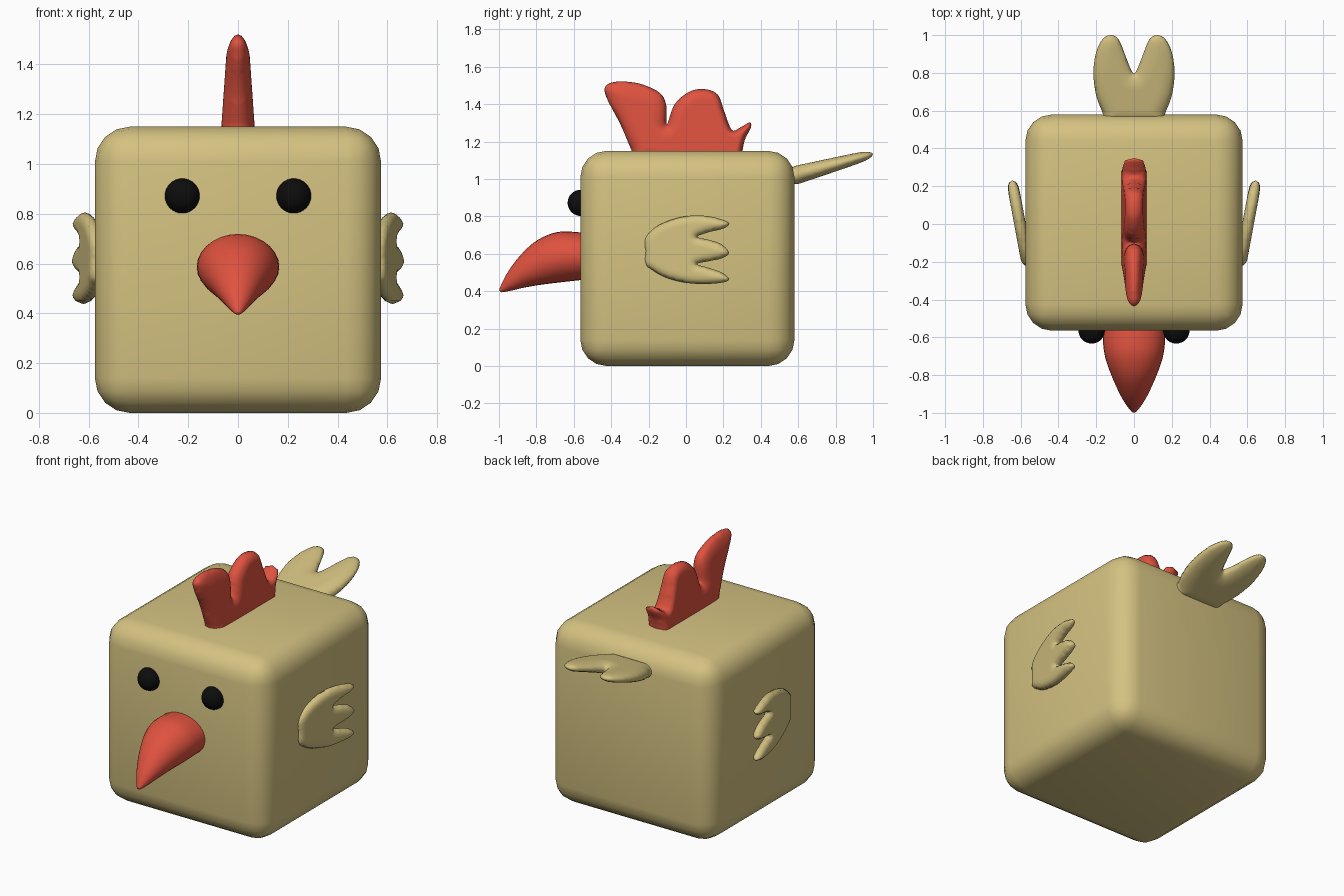
import bpy, bmesh, math
from mathutils import Vector
from mathutils.geometry import delaunay_2d_cdt

if "Cube" in bpy.data.objects:
    bpy.data.objects.remove(bpy.data.objects["Cube"])


def material(name, rgb):
    m = bpy.data.materials.new(name)
    m.diffuse_color = (*rgb, 1)
    m.use_nodes = True
    m.node_tree.nodes["Principled BSDF"].inputs["Base Color"].default_value = m.diffuse_color
    return m


STRAW = material("straw yellow", (0.66, 0.54, 0.22))
RED = material("comb red", (0.74, 0.085, 0.05))
BLACK = material("eye black", (0.004, 0.004, 0.004))


def finish(name, bm, mat):
    bmesh.ops.recalc_face_normals(bm, faces=bm.faces)
    for f in bm.faces:
        f.smooth = True
    me = bpy.data.meshes.new(name)
    bm.to_mesh(me)
    bm.free()
    me.materials.append(mat)
    ob = bpy.data.objects.new(name, me)
    bpy.context.collection.objects.link(ob)
    return ob


def spline(pts, n=5, closed=True):
    """Smooth curve through points of any dimension."""
    out, k = [], len(pts)
    at = lambda i: pts[i % k] if closed else pts[max(0, min(k - 1, i))]
    for i in range(k if closed else k - 1):
        for j in range(n):
            t = j / n
            out.append(tuple(
                0.5 * (2 * b + (c - a) * t + (2 * a - 5 * b + 4 * c - d) * t * t
                       + (3 * b - a - 3 * c + d) * t ** 3)
                for a, b, c, d in zip(at(i - 1), at(i), at(i + 1), at(i + 2))))
    return out if closed else out + [tuple(pts[-1])]


def edge_distance(p, poly):
    """Distance to the outline, negative outside."""
    best, inside = 9.0, False
    for (ax, ay), (bx, by) in zip(poly, poly[1:] + poly[:1]):
        dx, dy = bx - ax, by - ay
        t = ((p[0] - ax) * dx + (p[1] - ay) * dy) / (dx * dx + dy * dy + 1e-12)
        t = max(0, min(1, t))
        best = min(best, math.hypot(p[0] - ax - t * dx, p[1] - ay - t * dy))
        if (ay > p[1]) != (by > p[1]) and p[0] < ax + (p[1] - ay) * dx / dy:
            inside = not inside
    return best if inside else -best


def pillow(name, outline, half, radius, place, mat, step=0.012):
    """Rounded slab: outline in (u, v), bulging by half(u, v) on both sides."""
    poly = spline(outline)
    n = len(poly)
    us, vs = [p[0] for p in poly], [p[1] for p in poly]
    pts = list(poly)
    for i in range(int((max(us) - min(us)) / step) + 1):
        for j in range(int((max(vs) - min(vs)) / step) + 1):
            p = (min(us) + (i + 0.5 * (j % 2)) * step, min(vs) + j * step)
            if edge_distance(p, poly) > 0.004:
                pts.append(p)
    verts, _, faces, *_ = delaunay_2d_cdt([Vector(p) for p in pts], [],
                                          [list(range(n))], 1, 1e-6)
    bm = bmesh.new()
    front, back, rim = [], [], []
    for v in verts:
        d = edge_distance(v, poly)
        x = min(1, max(0, d) / radius(*v))
        w = half(*v) * math.sqrt(1 - (1 - x) ** 2)
        edge = d < 1e-4
        rim.append(edge)
        a = bm.verts.new(place(v[0], v[1], 0 if edge else w))
        front.append(a)
        back.append(a if edge else bm.verts.new(place(v[0], v[1], -w)))
    for f in faces:
        if not all(rim[i] for i in f):
            bm.faces.new([front[i] for i in f])
            bm.faces.new([back[i] for i in reversed(f)])
    loose = [v for v in bm.verts if not v.link_faces]
    bmesh.ops.delete(bm, geom=loose, context='VERTS')
    return finish(name, bm, mat)


# body: rounded block
bm = bmesh.new()
bmesh.ops.create_cube(bm, size=1)
for v in bm.verts:
    v.co = (v.co.x * 1.15, v.co.y * 1.145 + 0.0075, v.co.z * 1.15 + 0.575)
bmesh.ops.bevel(bm, geom=bm.edges[:], offset=0.14, segments=4, profile=0.5,
                affect='EDGES')
finish("body", bm, STRAW)

# eyes
for side, s in (("left", -1), ("right", 1)):
    bm = bmesh.new()
    bmesh.ops.create_uvsphere(bm, u_segments=32, v_segments=16, radius=0.07)
    bmesh.ops.translate(bm, verts=bm.verts, vec=(s * 0.224, -0.563, 0.872))
    finish("eye_" + side, bm, BLACK)

# beak: rings given as top (y, z), bottom (y, z), half width
rings = spline([(-0.54, 0.712, -0.54, 0.462, 0.166), (-0.66, 0.719, -0.62, 0.453, 0.163),
                (-0.74, 0.70, -0.69, 0.445, 0.150), (-0.82, 0.655, -0.77, 0.435, 0.122),
                (-0.90, 0.575, -0.86, 0.420, 0.085), (-0.96, 0.49, -0.925, 0.405, 0.050),
                (-0.992, 0.425, -0.97, 0.396, 0.022), (-0.999, 0.405, -0.988, 0.394, 0.009)],
               3, False)
bm = bmesh.new()
loops, N = [], 28
for ty, tz, by, bz, hw in rings:
    top, bot = Vector((0, ty, tz)), Vector((0, by, bz))
    c, up = (top + bot) / 2, (top - bot) / 2
    loops.append([bm.verts.new(c + up * math.cos(a) + Vector((hw * math.sin(a), 0, 0)))
                  for a in (2 * math.pi * k / N for k in range(N))])
for a, b in zip(loops, loops[1:]):
    for k in range(N):
        bm.faces.new((a[k], a[(k + 1) % N], b[(k + 1) % N], b[k]))
bm.faces.new(loops[0])
bm.faces.new(loops[-1])
finish("beak", bm, RED)

# comb: side outline in (y, z)
comb = [(-0.26, 1.09), (-0.29, 1.15), (-0.35, 1.29), (-0.425, 1.435), (-0.43, 1.495),
        (-0.37, 1.52), (-0.25, 1.51), (-0.14, 1.46), (-0.105, 1.39), (-0.103, 1.29),
        (-0.06, 1.40), (0.02, 1.467), (0.10, 1.48), (0.17, 1.45), (0.205, 1.36),
        (0.245, 1.262), (0.29, 1.275), (0.34, 1.302), (0.347, 1.275), (0.315, 1.21),
        (0.30, 1.14), (0.29, 1.09)]
pillow("comb", comb, lambda y, z: 0.067 - 0.07 * max(0, z - 1.15),
       lambda y, z: max(0.03, min(0.10, 0.06 - 0.12 * y)),
       lambda y, z, w: (w, y, z), RED)

# tail: right half outline in (x, y), mirrored
tail = [(0.15, 0.53), (0.165, 0.585), (0.20, 0.68), (0.215, 0.80), (0.20, 0.91),
        (0.165, 0.98), (0.12, 1.0), (0.08, 0.975), (0.045, 0.89), (0.015, 0.815)]
tail = tail + [(0, 0.80)] + [(-x, y) for x, y in reversed(tail)]
pillow("tail", tail, lambda x, y: 0.048 - 0.06 * max(0, y - 0.6),
       lambda x, y: 0.085,
       lambda x, y, w: (x, y - 0.2 * w, 1.018 + 0.275 * (y - 0.58) + w), STRAW)

# wings: side outline in (y, z), flaring outwards to the back
wing = [(-0.22, 0.61), (-0.217, 0.69), (-0.15, 0.75), (-0.05, 0.79), (0.05, 0.805),
        (0.15, 0.795), (0.23, 0.765), (0.20, 0.735), (0.12, 0.715), (0.06, 0.69),
        (0.12, 0.675), (0.19, 0.65), (0.23, 0.605), (0.19, 0.575), (0.12, 0.56),
        (0.06, 0.545), (0.12, 0.525), (0.19, 0.50), (0.23, 0.467), (0.20, 0.447),
        (0.10, 0.438), (0.0, 0.445), (-0.10, 0.47), (-0.17, 0.505), (-0.217, 0.54)]
for side, s in (("left", -1), ("right", 1)):
    pillow("wing_" + side, wing, lambda y, z: 0.03, lambda y, z: 0.045,
           lambda y, z, w, s=s: (s * (0.563 + 0.185 * (y + 0.22) + w), y - 0.18 * w, z),
           STRAW)
